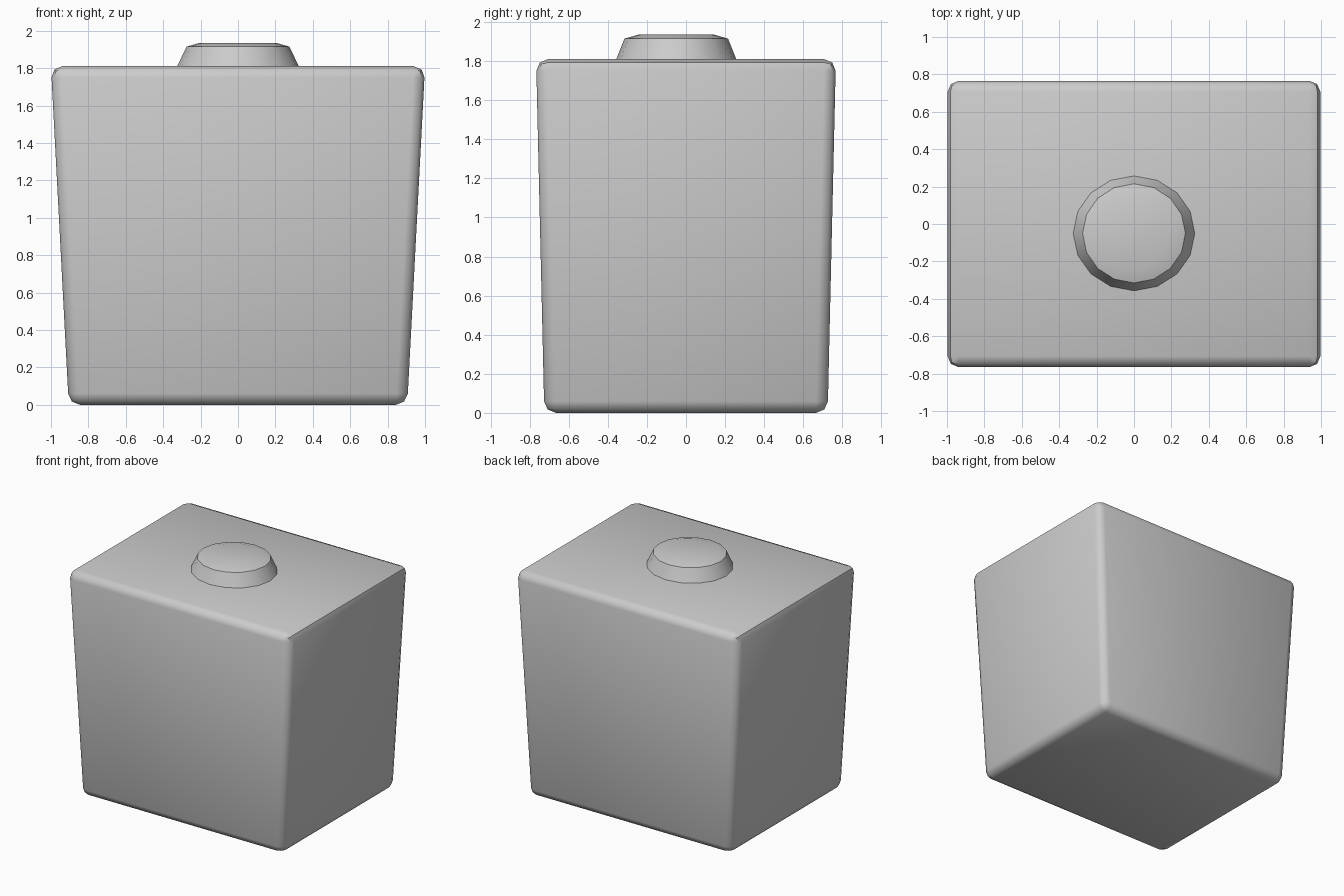
import bpy, bmesh, math

if "Cube" in bpy.data.objects:
    bpy.data.objects.remove(bpy.data.objects["Cube"])


def finish(bm, name):
    bmesh.ops.recalc_face_normals(bm, faces=bm.faces)
    mesh = bpy.data.meshes.new(name)
    bm.to_mesh(mesh)
    bm.free()
    ob = bpy.data.objects.new(name, mesh)
    bpy.context.collection.objects.link(ob)
    bpy.ops.object.select_all(action='DESELECT')
    ob.select_set(True)
    bpy.context.view_layer.objects.active = ob
    bpy.ops.object.shade_smooth_by_angle(angle=math.radians(46))


# Body: box widening toward the top, with rounded edges
bm = bmesh.new()
bmesh.ops.create_cube(bm, size=2)
for v in bm.verts:
    top = v.co.z > 0
    v.co.x *= 1.0 if top else 0.905
    v.co.y *= 0.767 if top else 0.725
    v.co.z = 1.81 if top else 0
bmesh.ops.bevel(bm, geom=bm.edges[:], offset=0.06, segments=2,
                profile=0.5, affect='EDGES')
finish(bm, "body")

# Knob: 16-sided tapered cap, set slightly forward of centre
bm = bmesh.new()
SIDES = 16
PROFILE = [(0.335, 0.317, 1.79), (0.325, 0.307, 1.81),
           (0.275, 0.265, 1.915), (0.205, 0.196, 1.935)]
rings = []
for rx, ry, z in PROFILE:
    angles = [2 * math.pi * i / SIDES for i in range(SIDES)]
    rings.append([bm.verts.new((rx * math.cos(a), ry * math.sin(a) - 0.05, z))
                  for a in angles])
for low, high in zip(rings, rings[1:]):
    for i in range(SIDES):
        j = (i + 1) % SIDES
        bm.faces.new((low[i], low[j], high[j], high[i]))
bm.faces.new(rings[0][::-1])
bm.faces.new(rings[-1])
finish(bm, "top_knob")
